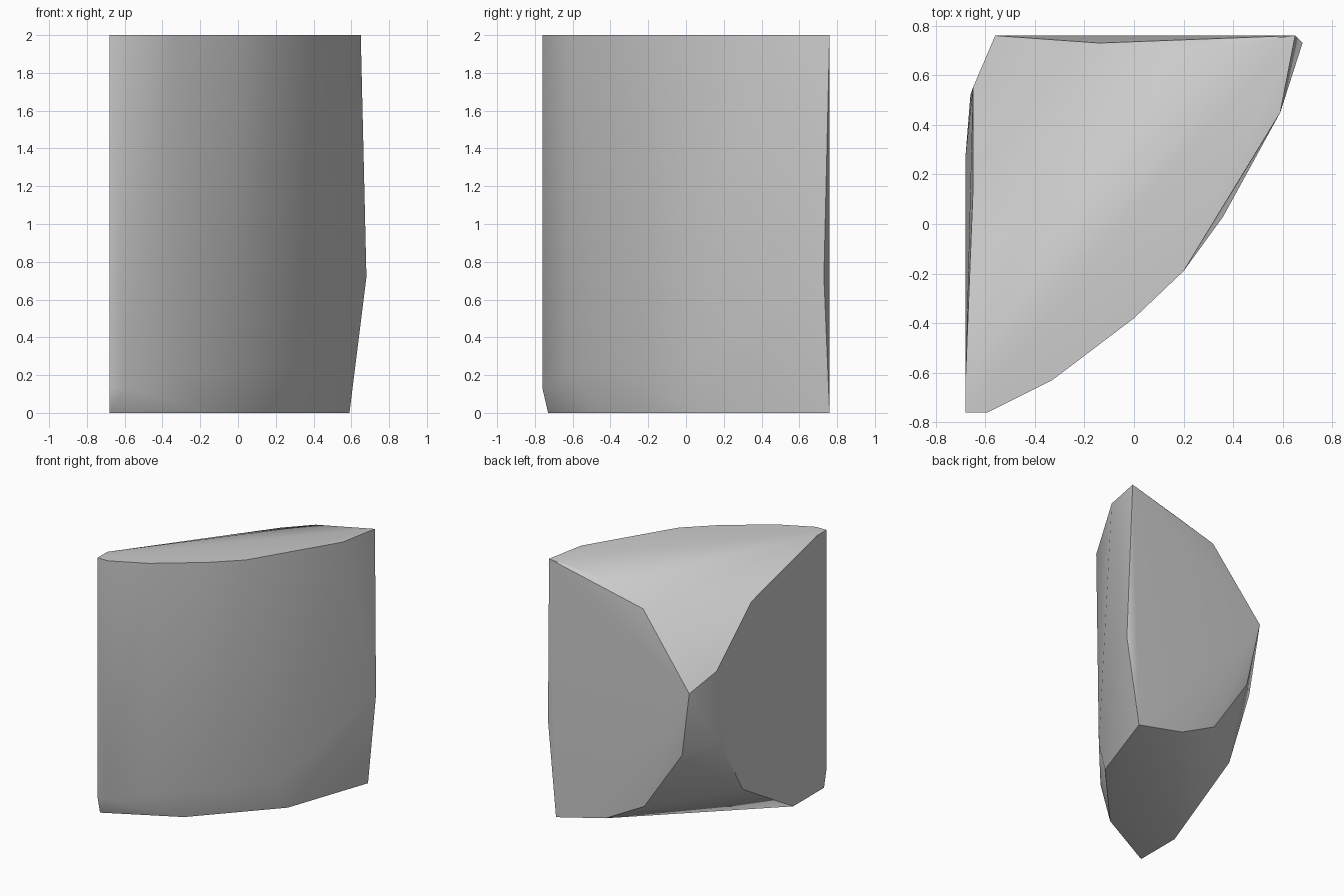
import bpy
import bmesh
import math

# Remove the default cube only
default_cube = bpy.data.objects.get("Cube")
if default_cube:
    bpy.data.objects.remove(default_cube, do_unlink=True)


def make_material(name, colour):
    material = bpy.data.materials.new(name)
    material.use_nodes = True
    material.diffuse_color = colour
    shader = next(node for node in material.node_tree.nodes
                  if node.type == "BSDF_PRINCIPLED")
    shader.inputs["Base Color"].default_value = colour
    return material


def at_height(outline, height):
    """Lift a plan outline to one height."""
    return [(x, y, height) for x, y in outline]


def build_convex(name, points, material):
    """Wrap the corner points in a convex solid with flat regions merged."""
    mesh = bpy.data.meshes.new(name)
    bm = bmesh.new()
    for point in points:
        bm.verts.new(point)
    hull = bmesh.ops.convex_hull(bm, input=bm.verts)
    unused = {item for key in ("geom_interior", "geom_unused")
              for item in hull[key] if isinstance(item, bmesh.types.BMVert)}
    bmesh.ops.delete(bm, geom=list(unused), context="VERTS")
    bmesh.ops.dissolve_limit(bm, angle_limit=math.radians(1),
                             verts=bm.verts, edges=bm.edges)
    bmesh.ops.recalc_face_normals(bm, faces=bm.faces)
    bm.to_mesh(mesh)
    bm.free()
    mesh.materials.append(material)
    solid = bpy.data.objects.new(name, mesh)
    bpy.context.collection.objects.link(solid)
    return solid


# Curved outer wall: the same plan outline at the top rim
rim = at_height([(-.68, -.64), (-.68, -.76), (-.59, -.76), (-.33, -.63),
                 (0, -.38), (.2, -.19), (.59, .45), (.65, .76)], 2)

# Outer wall just above the worn lower edge
lower_wall = [(-.68, -.76, .13), (-.6, -.76, .13), (-.33, -.63, .2),
              (0, -.38, .22), (.36, .03, .25), (.68, .73, .72)]

# Flat underside
base = at_height([(-.68, -.35), (-.68, -.73), (-.15, -.45),
                  (.36, .1), (.59, .76)], 0)

# Sloping upper break, falling towards the inner corner
upper_break = [(.18, .7, 1.93), (-.14, .73, 1.81), (-.56, .76, 1.27),
               (-.65, .55, 1.39), (-.65, .12, 1.77)]

# Lower break, rising from the base to the inner corner
lower_break = [(-.47, .72, .75), (-.15, .73, .27), (.17, .75, .1),
               (-.66, .52, .82), (-.68, .27, .37)]

stone = make_material("stone grey", (.6, .6, .6, 1))
shard = build_convex("stone_shard",
                     rim + lower_wall + base + upper_break + lower_break,
                     stone)

# Smooth the curved surfaces and keep the broken edges crisp
bpy.ops.object.select_all(action="DESELECT")
shard.select_set(True)
bpy.context.view_layer.objects.active = shard
bpy.ops.object.shade_smooth_by_angle(angle=math.radians(35))
